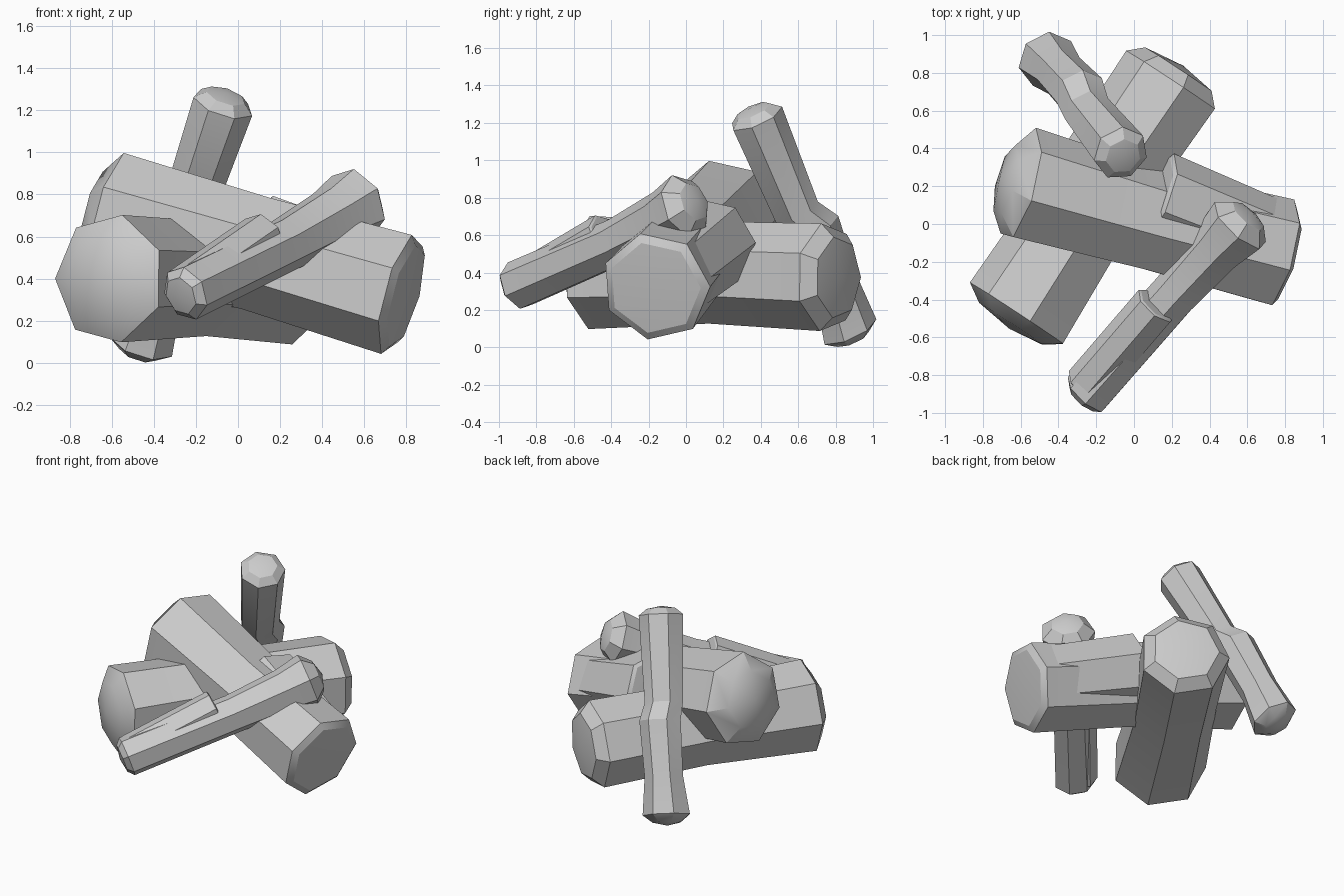
import bpy, bmesh, math
from mathutils import Vector

if "Cube" in bpy.data.objects:
    bpy.data.objects.remove(bpy.data.objects["Cube"])

SIDES = 7


def make_log(name, rings, cap_start, cap_end, sides=SIDES, phase=0.0):
    """Loft polygon rings (x, y, z, radius) along a path, with blunt domed ends.
    Each cap is (bulge, inner ring scale)."""
    bm = bmesh.new()
    pts = [Vector(r[:3]) for r in rings]
    radii = [r[3] for r in rings]
    axis = (pts[-1] - pts[0]).normalized()
    u = Vector((0, 0, 1)).cross(axis).normalized()
    v = axis.cross(u)

    # smaller inner ring at each end gives the chamfered dome
    (b0, s0), (b1, s1) = cap_start, cap_end
    pts = [pts[0] - axis * b0 * 0.7] + pts + [pts[-1] + axis * b1 * 0.7]
    radii = [radii[0] * s0] + radii + [radii[-1] * s1]

    loops = []
    for c, r in zip(pts, radii):
        loop = []
        for i in range(sides):
            a = phase + 2 * math.pi * i / sides
            loop.append(bm.verts.new(c + u * r * math.cos(a) + v * r * math.sin(a)))
        loops.append(loop)
    for la, lb in zip(loops, loops[1:]):
        for i in range(sides):
            j = (i + 1) % sides
            bm.faces.new((la[i], la[j], lb[j], lb[i]))
    for loop, tip in ((loops[0], pts[0] - axis * b0 * 0.3),
                      (loops[-1], pts[-1] + axis * b1 * 0.3)):
        t = bm.verts.new(tip)
        for i in range(sides):
            bm.faces.new((loop[i], loop[(i + 1) % sides], t))
    bmesh.ops.recalc_face_normals(bm, faces=bm.faces)

    mesh = bpy.data.meshes.new(name)
    bm.to_mesh(mesh)
    bm.free()
    ob = bpy.data.objects.new(name, mesh)
    bpy.context.collection.objects.link(ob)
    bpy.ops.object.select_all(action='DESELECT')
    ob.select_set(True)
    bpy.context.view_layer.objects.active = ob
    bpy.ops.object.shade_smooth_by_angle(angle=math.radians(30))
    return ob


# large log resting on top, sloping down to the right
make_log("upper_large_log",
         [(-0.60, 0.21, 0.705, 0.31), (0.10, 0.01, 0.52, 0.28), (0.77, -0.16, 0.325, 0.30)],
         (0.12, 0.62), (0.04, 0.85))
# raised step on its back side that tapers away to the right
make_log("upper_log_step",
         [(0.12, 0.14, 0.56, 0.25), (0.70, -0.09, 0.37, 0.23)],
         (0.02, 0.9), (0.02, 0.8))

# large log lying on the ground, front left to back right
make_log("lower_large_log",
         [(-0.61, -0.48, 0.40, 0.31), (-0.2, 0.16, 0.40, 0.28), (0.205, 0.755, 0.375, 0.295)],
         (0.09, 0.68), (0.10, 0.75))

# thin branch leaning across the front
make_log("front_branch",
         [(-0.25, -0.90, 0.33, 0.135), (0.22, -0.37, 0.56, 0.13),
          (0.45, -0.12, 0.69, 0.15), (0.56, -0.005, 0.755, 0.18)],
         (0.05, 0.7), (0.10, 0.6))
# raised step along its lower half
make_log("front_branch_step",
         [(-0.25, -0.86, 0.34, 0.125), (0.12, -0.43, 0.595, 0.125)],
         (0.03, 0.7), (0.01, 0.9))

# thin branch standing at the back, with a step halfway and a flared foot
make_log("standing_branch",
         [(-0.46, 0.87, 0.09, 0.16), (-0.39, 0.80, 0.32, 0.13),
          (-0.28, 0.685, 0.65, 0.14), (-0.24, 0.585, 0.73, 0.13),
          (-0.07, 0.375, 1.23, 0.15)],
         (0.07, 0.6), (0.06, 0.65))
